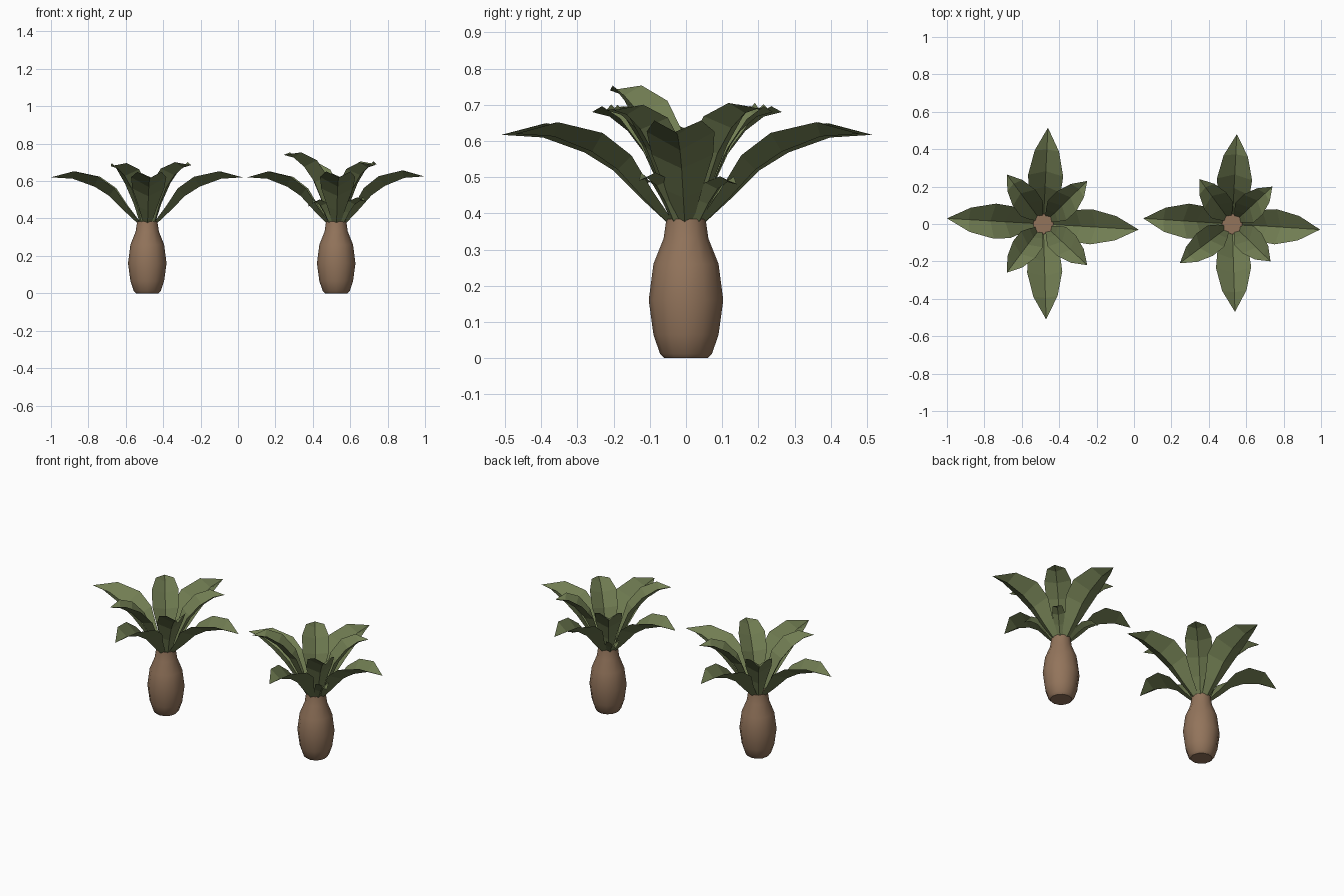
import bpy, bmesh, math
from mathutils import Vector

if "Cube" in bpy.data.objects:
    bpy.data.objects.remove(bpy.data.objects["Cube"])

def material(name, col):
    m = bpy.data.materials.new(name)
    m.diffuse_color = (*col, 1)
    m.use_nodes = True
    m.node_tree.nodes["Principled BSDF"].inputs["Base Color"].default_value = m.diffuse_color
    return m

BARK = material("brown bark", (0.29, 0.175, 0.105))
LEAF = material("olive leaf", (0.165, 0.205, 0.085))

def finish(bm, name, mat):
    me = bpy.data.meshes.new(name)
    bm.to_mesh(me)
    bm.free()
    me.materials.append(mat)
    ob = bpy.data.objects.new(name, me)
    bpy.context.collection.objects.link(ob)
    return ob

# Trunk: lathed bottle profile of (radius, height)
TRUNK = [(0.06, 0), (0.072, 0.012), (0.09, 0.065), (0.103, 0.16),
         (0.09, 0.26), (0.062, 0.33), (0.054, 0.385)]

def trunk(name, cx, sides=12):
    bm = bmesh.new()
    rings = [[bm.verts.new((cx + r * math.cos(2 * math.pi * i / sides),
                            r * math.sin(2 * math.pi * i / sides), z))
              for i in range(sides)] for r, z in TRUNK]
    for a, b in zip(rings, rings[1:]):
        for i in range(sides):
            j = (i + 1) % sides
            bm.faces.new((a[i], a[j], b[j], b[i]))
    bm.faces.new(rings[0][::-1])
    bm.faces.new(rings[-1])
    for f in bm.faces:
        f.smooth = len(f.verts) == 4
    finish(bm, name, BARK)

# Leaf shapes: midrib (reach 0..1, height 0..1, half width)
LARGE = [(0.0, 0.0, 0.024), (0.16, 0.28, 0.05), (0.33, 0.60, 0.085),
         (0.50, 0.80, 0.094), (0.75, 0.97, 0.065), (1.0, 1.0, 0)]
UPPER = [(0.0, 0.0, 0.022), (0.14, 0.32, 0.045), (0.32, 0.61, 0.072),
         (0.55, 0.83, 0.074), (0.78, 0.96, 0.05), (1.0, 1.0, 0)]
SMALL = [(0.0, 0.0, 0.015), (0.25, 0.50, 0.03), (0.5, 0.88, 0.036),
         (0.76, 1.06, 0.026), (1.0, 1.0, 0)]
BASE_R, BASE_Z = 0.05, 0.372

def leaf(name, cx, tip, shape, fold=0.62):
    """V-folded blade from the trunk top to tip (dx, dy, z)."""
    out = Vector((tip[0], tip[1], 0))
    reach = out.length - BASE_R
    out.normalize()
    side, up = Vector((-out.y, out.x, 0)), Vector((0, 0, 1))
    mids = [Vector((cx, 0, BASE_Z)) + out * (BASE_R + reach * r) + up * (tip[2] - BASE_Z) * h
            for r, h, w in shape]
    bm = bmesh.new()
    rows = []
    for i, (p, (_, _, w)) in enumerate(zip(mids, shape)):
        t = (mids[min(i + 1, len(mids) - 1)] - mids[max(i - 1, 0)]).normalized()
        n = t.cross(side).normalized()      # blade normal, up and inwards
        row = [bm.verts.new(p)]
        if w:
            row += [bm.verts.new(p + n * w * fold + side * w * s) for s in (1, -1)]
        rows.append(row)
    for a, b in zip(rows, rows[1:]):
        for k in (1, 2):
            loop = [a[0], b[0]] + ([b[k]] if len(b) > 1 else []) + [a[k]]
            bm.faces.new(loop if k == 1 else loop[::-1])
    finish(bm, name, LEAF)

# Two plants: centre, large leaf tips, upper leaf tips, small lower leaf tips
PLANTS = {
    "left": (-0.485,
             [(-0.515, 0.03, 0.62), (0.51, -0.03, 0.62), (0.025, 0.515, 0.617), (0.015, -0.51, 0.617)],
             [(-0.195, 0.265, 0.68), (0.235, 0.23, 0.685), (-0.195, -0.26, 0.68), (0.235, -0.22, 0.685)],
             []),
    "right": (0.525,
              [(-0.475, 0.03, 0.62), (0.47, -0.03, 0.625), (0.025, 0.48, 0.62), (0.015, -0.47, 0.62)],
              [(-0.175, 0.24, 0.68), (0.215, 0.20, 0.69), (-0.28, -0.21, 0.74), (0.205, -0.20, 0.685)],
              [(-0.15, 0.14, 0.465), (0.15, 0.14, 0.48), (-0.13, -0.12, 0.48), (0.16, -0.13, 0.49)]),
}
for side, (cx, large, upper, small) in PLANTS.items():
    trunk(side + "_trunk", cx)
    for kind, tips, shape in (("large", large, LARGE), ("upper", upper, UPPER), ("small", small, SMALL)):
        for i, tip in enumerate(tips):
            leaf(f"{side}_{kind}_leaf_{i + 1}", cx, tip, shape)
